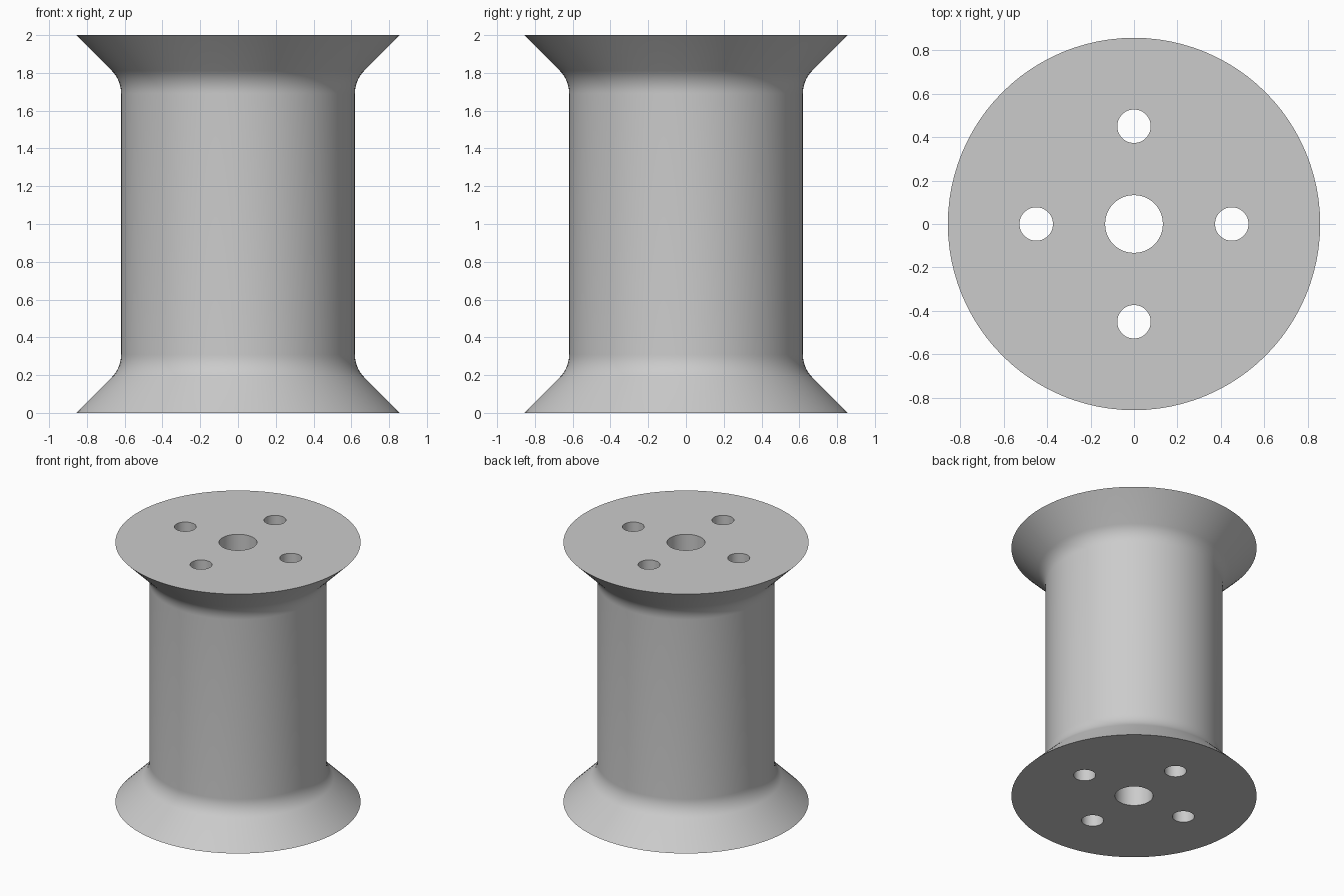
import bpy, bmesh, math

cube = bpy.data.objects.get("Cube")
if cube:
    bpy.data.objects.remove(cube, do_unlink=True)

HEIGHT, RIM, BARREL, FILLET = 2.0, 0.857, 0.619, 0.17
SEGMENTS = 96

grey = bpy.data.materials.new("plain grey")
grey.use_nodes = True
grey.diffuse_color = (0.6, 0.6, 0.6, 1)
grey.node_tree.nodes["Principled BSDF"].inputs["Base Color"].default_value = (0.6, 0.6, 0.6, 1)


def add_object(name, bm):
    bmesh.ops.recalc_face_normals(bm, faces=bm.faces)
    mesh = bpy.data.meshes.new(name)
    bm.to_mesh(mesh)
    bm.free()
    mesh.materials.append(grey)
    obj = bpy.data.objects.new(name, mesh)
    bpy.context.collection.objects.link(obj)
    return obj


# Lower half profile: 45 degree flare, then a fillet into the straight barrel
corner = RIM - BARREL
fillet_end = corner + FILLET * math.tan(math.pi / 8)
lower = [(RIM, 0.0)]
for i in range(9):
    a = math.pi / 4 * (1 - i / 8)
    lower.append((BARREL + FILLET * (1 - math.cos(a)), fillet_end - FILLET * math.sin(a)))
profile = lower + [(r, HEIGHT - z) for r, z in reversed(lower)]

# Spool body: profile turned around z and capped at both ends
bm = bmesh.new()
rings = []
for r, z in profile:
    ring = bmesh.ops.create_circle(bm, segments=SEGMENTS, radius=r)["verts"]
    for v in ring:
        v.co.z = z
    rings.append(ring)
for a, b in zip(rings, rings[1:]):
    for i in range(SEGMENTS):
        j = (i + 1) % SEGMENTS
        bm.faces.new((a[i], a[j], b[j], b[i]))
bm.faces.new(rings[0])
bm.faces.new(rings[-1])
spool = add_object("spool_body", bm)

# Axle hole and four smaller holes around it, all the way through
bm = bmesh.new()
holes = [(0, 0, 0.133)] + [(0.45 * x, 0.45 * y, 0.077)
                           for x, y in ((1, 0), (0, 1), (-1, 0), (0, -1))]
for x, y, r in holes:
    made = bmesh.ops.create_cone(bm, cap_ends=True, segments=48, radius1=r,
                                 radius2=r, depth=HEIGHT + 0.4)
    bmesh.ops.translate(bm, verts=made["verts"], vec=(x, y, HEIGHT / 2))
cutter = add_object("hole_cutter", bm)
cutter.hide_render = True

bpy.ops.object.select_all(action="DESELECT")
spool.select_set(True)
bpy.context.view_layer.objects.active = spool
cut = spool.modifiers.new("holes", "BOOLEAN")
cut.operation = "DIFFERENCE"
cut.solver = "EXACT"
cut.object = cutter
bpy.ops.object.modifier_apply(modifier=cut.name)
bpy.data.objects.remove(cutter, do_unlink=True)
bpy.ops.object.shade_smooth_by_angle(angle=math.radians(30))
